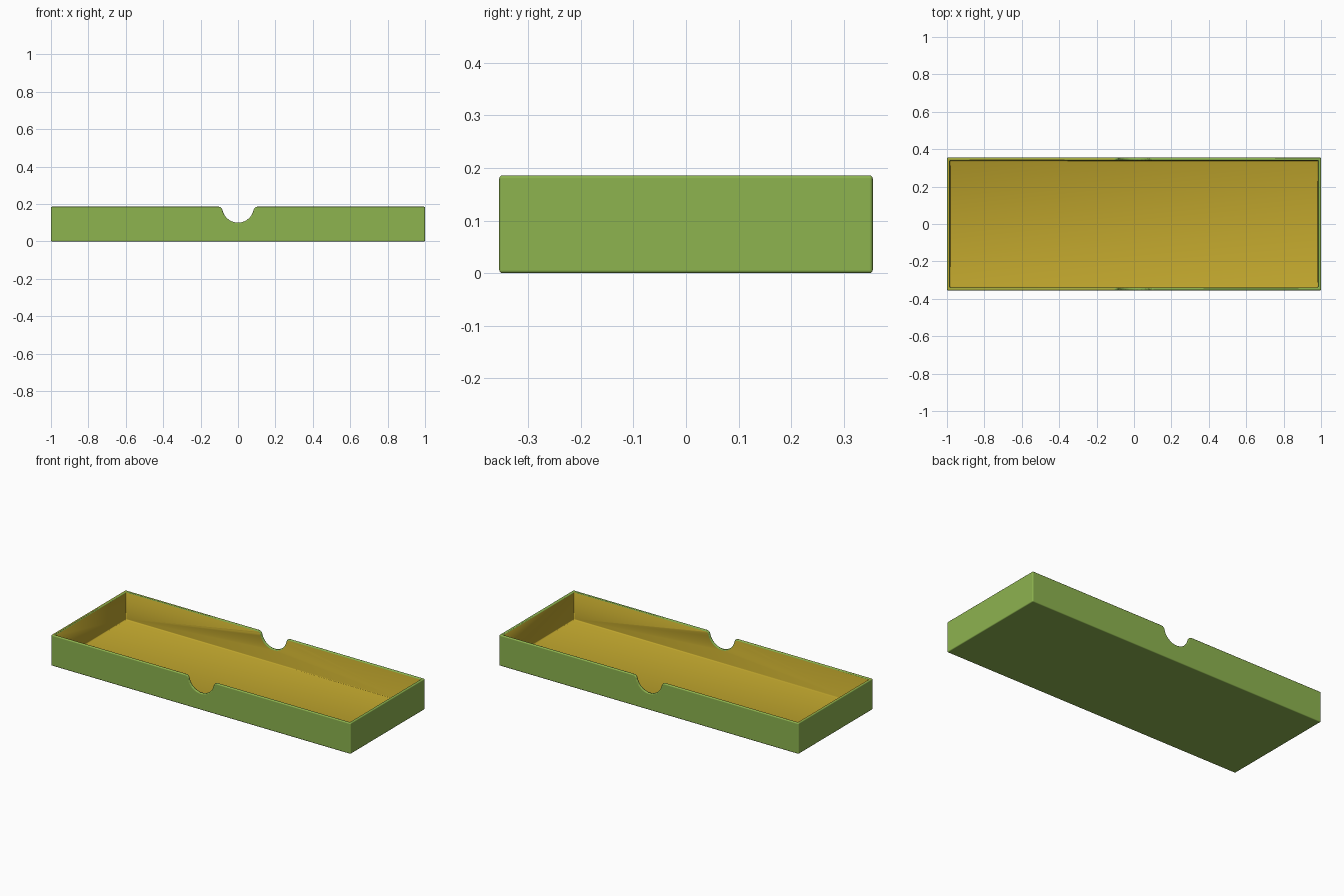
import bpy
import bmesh
import math

cube = bpy.data.objects.get("Cube")
if cube:
    bpy.data.objects.remove(cube, do_unlink=True)

LENGTH, DEPTH, HEIGHT = 2.0, 0.71, 0.186
WALL, FLOOR, ROUND = 0.016, 0.016, 0.006
NOTCH_R, LIP_R = 0.085, 0.022


def make_material(name, colour):
    mat = bpy.data.materials.new(name)
    mat.use_nodes = True
    mat.diffuse_color = colour
    mat.node_tree.nodes["Principled BSDF"].inputs["Base Color"].default_value = colour
    return mat


def link_mesh(name, bm):
    bmesh.ops.recalc_face_normals(bm, faces=bm.faces)
    mesh = bpy.data.meshes.new(name)
    bm.to_mesh(mesh)
    bm.free()
    obj = bpy.data.objects.new(name, mesh)
    bpy.context.collection.objects.link(obj)
    return obj


def make_box(name, size, bottom):
    bm = bmesh.new()
    bmesh.ops.create_cube(bm, size=1)
    for v in bm.verts:
        v.co = [c * s for c, s in zip(v.co, size)]
        v.co.z += bottom + size[2] / 2
    return link_mesh(name, bm)


def arc(cx, cz, radius, start, end, steps):
    angles = [start + (end - start) * i / steps for i in range(steps + 1)]
    return [(cx + radius * math.cos(a), cz + radius * math.sin(a)) for a in angles]


def make_notch_cutter():
    # Round finger notch whose upper corners flare into the rim
    lip_x = math.sqrt((NOTCH_R + LIP_R) ** 2 - LIP_R ** 2)
    lip_z = HEIGHT - LIP_R
    tilt = math.atan2(LIP_R, lip_x)
    right = arc(lip_x, lip_z, LIP_R, math.pi / 2, math.pi - tilt, 8)
    bowl = arc(0, HEIGHT, NOTCH_R, -tilt, -math.pi + tilt, 28)
    left = [(-x, z) for x, z in reversed(right)]
    top = HEIGHT + 0.1
    outline = [(lip_x, top)] + right + bowl[1:-1] + left + [(-lip_x, top)]
    bm = bmesh.new()
    face = bm.faces.new([bm.verts.new((x, -DEPTH, z)) for x, z in outline])
    moved = bmesh.ops.extrude_face_region(bm, geom=[face])["geom"]
    verts = [g for g in moved if isinstance(g, bmesh.types.BMVert)]
    bmesh.ops.translate(bm, verts=verts, vec=(0, 2 * DEPTH, 0))
    return link_mesh("notch_cutter", bm)


green = make_material("leaf green", (0.266, 0.451, 0.078, 1))
yellow = make_material("mustard yellow", (0.521, 0.376, 0.026, 1))

# Tray body, hollowed and notched
tray = make_box("tray", (LENGTH, DEPTH, HEIGHT), 0)
cutters = [
    make_box("cavity_cutter", (LENGTH - 2 * WALL, DEPTH - 2 * WALL, HEIGHT), FLOOR),
    make_notch_cutter(),
]
for cutter in cutters:
    cutter.hide_render = True
    mod = tray.modifiers.new(cutter.name, 'BOOLEAN')
    mod.operation = 'DIFFERENCE'
    mod.solver = 'EXACT'
    mod.object = cutter

# Softened edges
bevel = tray.modifiers.new("soft_edges", 'BEVEL')
bevel.width = ROUND
bevel.segments = 3
bevel.limit_method = 'ANGLE'
bevel.angle_limit = math.radians(40)
bevel.harden_normals = True
for poly in tray.data.polygons:
    poly.use_smooth = True

# Bake the modifiers and drop the cutters
graph = bpy.context.evaluated_depsgraph_get()
baked = bpy.data.meshes.new_from_object(tray.evaluated_get(graph))
tray.modifiers.clear()
tray.data = baked
baked.name = "tray"
for cutter in cutters:
    bpy.data.objects.remove(cutter, do_unlink=True)

# Yellow lining inside the walls, green everywhere else
baked.materials.clear()
baked.materials.append(green)
baked.materials.append(yellow)
inner_x, inner_y = LENGTH / 2 - WALL + 1e-4, DEPTH / 2 - WALL + 1e-4
for poly in baked.polygons:
    c = poly.center
    inside = abs(c.x) < inner_x and abs(c.y) < inner_y and c.z > FLOOR - 1e-4
    poly.material_index = 1 if inside else 0
    poly.use_smooth = True
